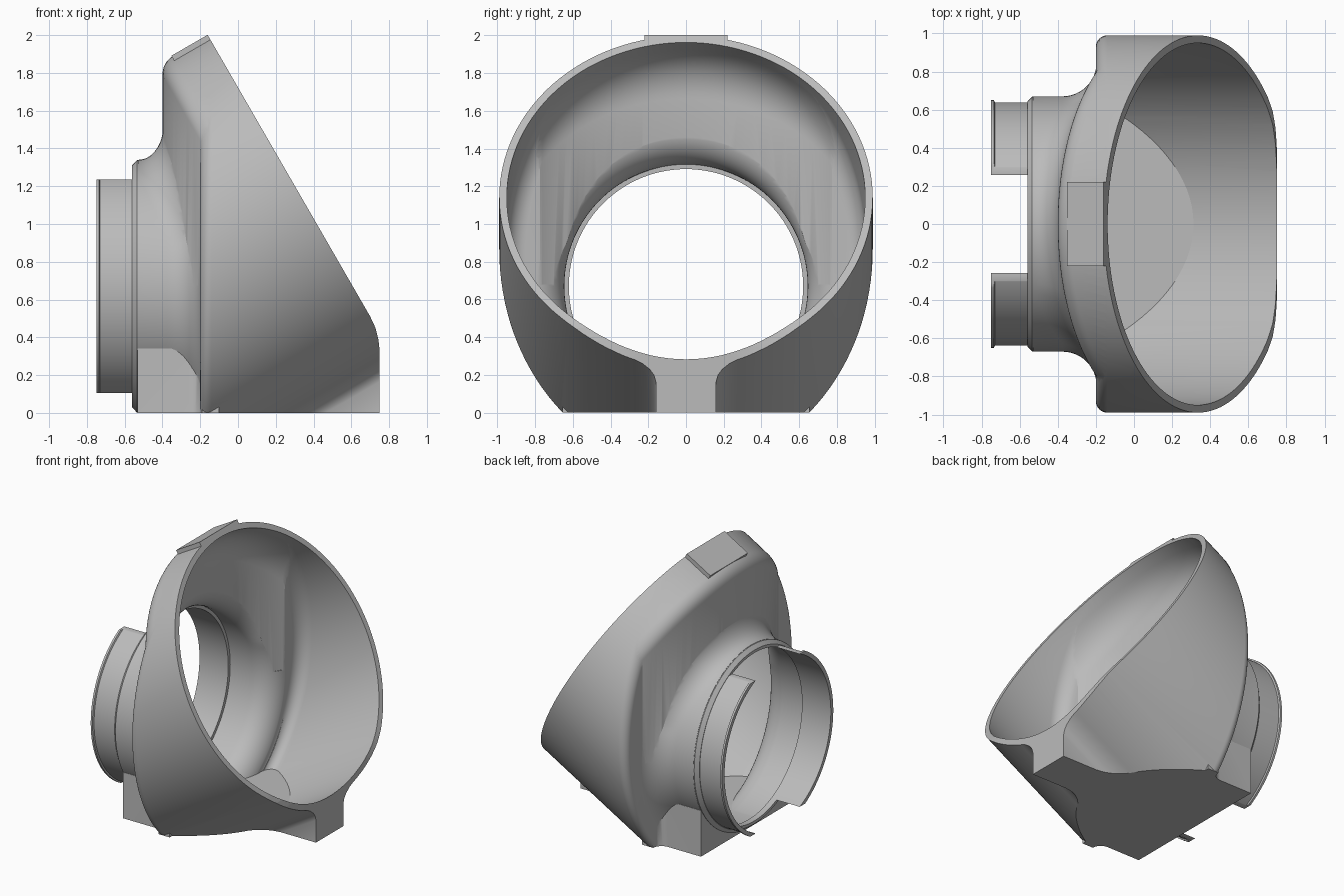
import bpy, bmesh
from math import sin, cos, pi, sqrt, radians
from mathutils import Matrix, Vector

cube = bpy.data.objects.get("Cube")
if cube:
    bpy.data.objects.remove(cube, do_unlink=True)

grey = bpy.data.materials.new("plain grey")
grey.use_nodes = True
grey.diffuse_color = (0.5, 0.5, 0.5, 1)
grey.node_tree.nodes["Principled BSDF"].inputs["Base Color"].default_value = (0.5, 0.5, 0.5, 1)

SEG = 128
BORE_Z = 0.67                        # height of the neck axis
CENTRE = Vector((0.335, 0, 1.14))    # middle of the sloping rim
RIM = Matrix.Translation(CENTRE) @ Matrix.Rotation(radians(60), 4, 'Y')
AXIS = Vector((sin(radians(60)), 0, 0.5))
SLOPE = AXIS.z / AXIS.x
TURNS = [2 * pi * k / SEG for k in range(SEG)]


def finish(name, bm):
    bmesh.ops.recalc_face_normals(bm, faces=bm.faces[:])
    mesh = bpy.data.meshes.new(name)
    bm.to_mesh(mesh)
    bm.free()
    mesh.materials.append(grey)
    obj = bpy.data.objects.new(name, mesh)
    bpy.context.collection.objects.link(obj)
    return obj


def loft(name, rings, loop=False):
    """Skin a row of closed rings, with end caps unless it loops."""
    bm = bmesh.new()
    rows = [[bm.verts.new(p) for p in ring] for ring in rings]
    n = len(rows[0])
    pairs = list(zip(rows, rows[1:])) + ([(rows[-1], rows[0])] if loop else [])
    for a, b in pairs:
        for i in range(n):
            j = (i + 1) % n
            bm.faces.new((a[i], a[j], b[j], b[i]))
    if not loop:
        bm.faces.new(rows[0])
        bm.faces.new(rows[-1])
    return finish(name, bm)


def box(name, low, high, matrix=Matrix()):
    low, high = Vector(low), Vector(high)
    bm = bmesh.new()
    bmesh.ops.create_cube(bm, size=1, matrix=matrix @ Matrix.Translation((low + high) / 2)
                          @ Matrix.Diagonal((*(high - low), 1)))
    return finish(name, bm)


def combine(obj, other, operation):
    mod = obj.modifiers.new("combine", 'BOOLEAN')
    mod.operation, mod.solver, mod.object = operation, 'EXACT', other
    mod.use_hole_tolerant = True
    bpy.context.view_layer.objects.active = obj
    bpy.ops.object.modifier_apply(modifier=mod.name)
    bpy.data.objects.remove(other, do_unlink=True)


def drum(name, radius, back, corner):
    """Tilted drum cut by an upright back wall with a rounded edge."""
    stations = [(1.3, 0)] + [(back + corner * (1 - sin(a)), corner * (1 - cos(a)))
                             for a in [pi / 2 * i / 8 for i in range(9)]]
    rings = []
    for x, inset in stations:
        z = CENTRE.z + (x - CENTRE.x) * SLOPE
        rings.append([(x, (radius - inset) * sin(t), z + (radius / AXIS.x - inset) * cos(t))
                      for t in TURNS])
    return loft(name, rings)


def bulge(name, radius, back, corner, lead, front):
    """Rim circle swept inwards, then bent straight down to form the upper back."""
    depth = (CENTRE.x - radius * 0.5 - back) / AXIS.x
    bend = CENTRE - AXIS * depth
    start, stop = bend + AXIS * corner, bend - Vector((0, 0, corner))
    path = [CENTRE + AXIS * lead]
    for i in range(11):
        t = i / 10
        path.append(start * (1 - t) ** 2 + bend * 2 * t * (1 - t) + stop * t * t)
    path.append(stop - Vector((0, 0, 1.5)))
    circle = [RIM.to_3x3() @ Vector((radius * cos(t), radius * sin(t), 0)) for t in TURNS]
    obj = loft(name, [[p + c for c in circle] for p in path])
    combine(obj, box("upper_half", (-1, -1.3, BORE_Z + 0.01), (front, 1.3, 3)), 'INTERSECT')
    return obj


def wall_x(phi):
    """Back wall position where the neck's fillet lands."""
    if cos(phi) <= 0:
        return -0.2
    return min(-0.2, 0.095 - 0.495 * sqrt(1 - (0.85 * sin(phi) / 0.99) ** 2))


def neck(name, start, radius, fillet, offset, steps=12):
    """Round neck that flares into the back wall and ends flat inside the bowl."""
    def ring(r, place):
        return [(place(t), r * sin(t), BORE_Z + r * cos(t)) for t in TURNS]

    def flare(t, a):
        wall = wall_x(t) + offset
        reach = min(fillet, wall - start - 0.004)
        return wall - reach * (1 - sin(a))

    rings = [ring(radius, lambda t: start)]
    for i in range(steps + 1):
        a = i / steps * pi / 2
        rings.append(ring(radius + fillet * (1 - cos(a)), lambda t: flare(t, a)))
    rings.append(ring(radius + fillet, lambda t: -0.05))
    return loft(name, rings)


def hoop(name, section):
    """Revolve an (x, radius) section around the neck axis."""
    return loft(name, [[(x, r * sin(t), BORE_Z + r * cos(t)) for x, r in section] for t in TURNS], True)


# Outer shell with bulging upper back and flared neck
shell = drum("shell", 0.99, -0.2, 0.06)
combine(shell, bulge("upper_back", 0.989, -0.4, 0.07, 0.1, -0.08), 'UNION')
combine(shell, neck("neck", -0.53, 0.67, 0.18, 0.004), 'UNION')

# Square foot under the neck, curving out to meet the back wall
side = [(-0.532, 0.585)]
side += [(-0.26 + 0.07 * sin(a), 0.655 - 0.07 * cos(a)) for a in [pi / 2 * i / 6 for i in range(7)]]
side.append((-0.1, 0.655))
outline = side + [(x, -y) for x, y in reversed(side)]
combine(shell, loft("foot", [[(x, y, z) for x, y in outline] for z in (-0.15, 0.34)]), 'UNION')

# Post under the low lip, flaring into the sloping underside
half = [(0.16, -0.1), (0.16, 0.165), (0.17, 0.2), (0.192, 0.23), (0.23, 0.26), (0.3, 0.295)]
section = half + [(-y, z) for y, z in reversed(half)]
combine(shell, loft("post", [[(x, y, z + (x - 0.75) * SLOPE) for y, z in section]
                             for x in (0.05, 0.85)]), 'UNION')

# Flat pad on the crown
combine(shell, box("pad", (-0.994, -0.22, -0.22), (-0.955, 0.22, 0.08), RIM), 'UNION')

# Trim to the sloping rim, rounded nose and flat base
profile = [(-0.7, 0), (0.75, 0), (0.75, 0.33), (0.743, 0.39), (0.728, 0.45), (0.7, 0.51),
           (-0.16, 2.0), (-0.7, 2.935)]
combine(shell, loft("envelope", [[(x, y, z) for x, z in profile] for y in (-1.3, 1.3)]), 'INTERSECT')

# Hollow the bowl and the neck, leaving a thin flat floor
cutters = [drum("hollow", 0.95, -0.16, 0.1),
           bulge("upper_hollow", 0.949, -0.36, 0.17, 0.3, -0.03),
           neck("bore", -0.8, 0.645, 0.18, 0.044)]
for cutter in cutters:
    combine(cutter, box("floor_limit", (-1, -1.4, 0.03), (2, 1.4, 3.5)), 'INTERSECT')
    combine(shell, cutter, 'DIFFERENCE')

# Chamfered collar around the neck mouth
collar = hoop("collar", [(-0.515, 0.621), (-0.56, 0.621), (-0.56, 0.642), (-0.535, 0.668), (-0.515, 0.668)])

# Two curved sleeve tabs with a small outer lip, cut level at their ends
tab_section = [(-0.545, 0.621), (-0.75, 0.621), (-0.75, 0.65), (-0.735, 0.65), (-0.73, 0.639), (-0.545, 0.639)]
tabs = []
for side, low, high in (("left", 0.1, 1), ("right", -1, -0.1)):
    tab = hoop("sleeve_tab_" + side, tab_section)
    combine(tab, box("tab_limit", (-1, low, BORE_Z - 0.565), (0, high, BORE_Z + 0.565)), 'INTERSECT')
    tabs.append(tab)

# Smooth shading with crisp edges
bpy.ops.object.select_all(action='DESELECT')
for obj in [shell, collar] + tabs:
    obj.select_set(True)
bpy.context.view_layer.objects.active = shell
bpy.ops.object.shade_smooth_by_angle(angle=radians(30))
